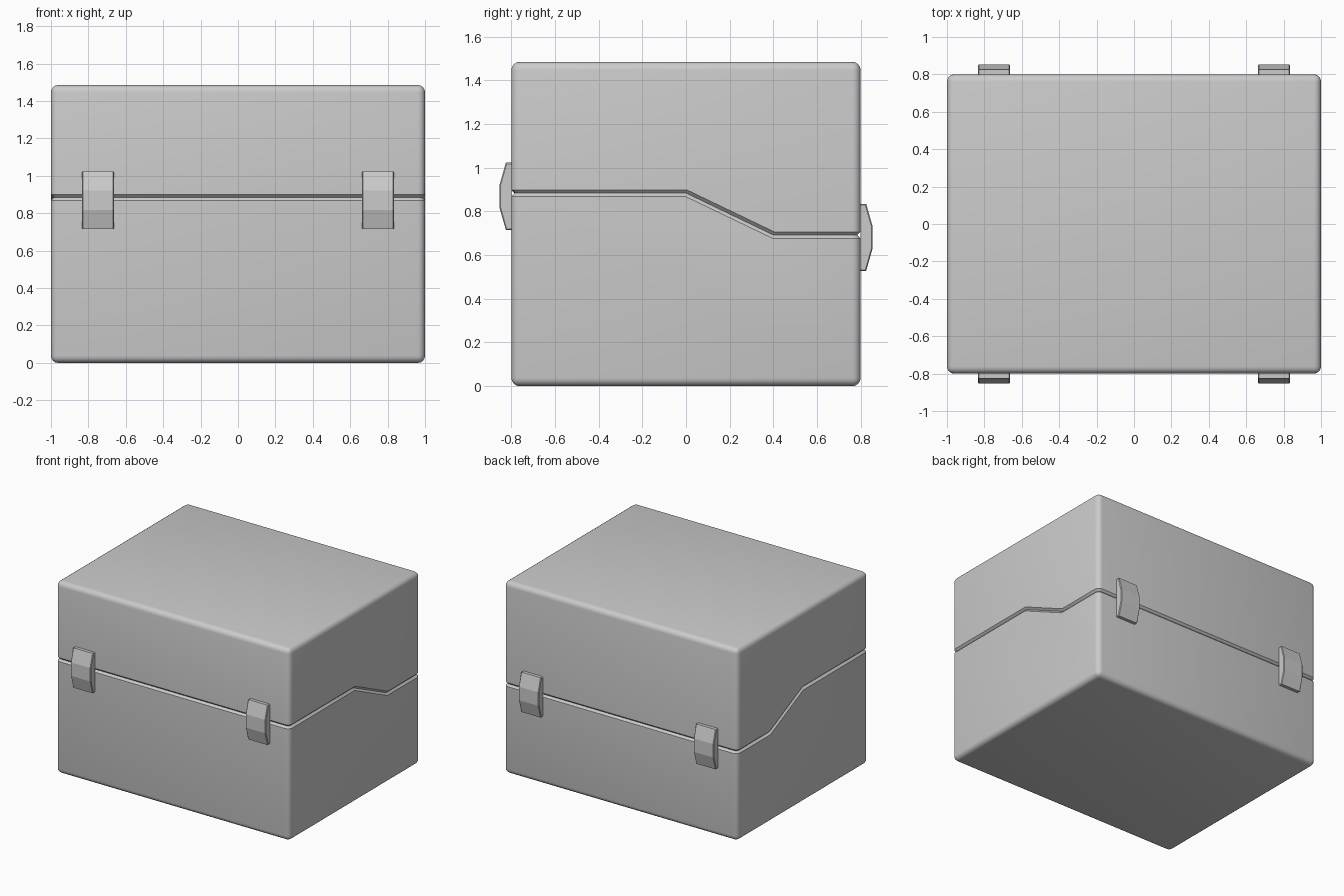
import bpy, bmesh
from math import radians

if "Cube" in bpy.data.objects:
    bpy.data.objects.remove(bpy.data.objects["Cube"])

SEAM = [(-0.8, 0.884), (0.0, 0.884), (0.4, 0.692), (0.8, 0.692)]  # split line (y, z)
TOP = 1.485


def extrude_profile(profile, x0, x1):
    """Closed (y, z) profile swept along x."""
    bm = bmesh.new()
    face = bm.faces.new([bm.verts.new((x0, y, z)) for y, z in profile])
    ext = bmesh.ops.extrude_face_region(bm, geom=[face])
    moved = [v for v in ext["geom"] if isinstance(v, bmesh.types.BMVert)]
    bmesh.ops.translate(bm, verts=moved, vec=(x1 - x0, 0, 0))
    bmesh.ops.recalc_face_normals(bm, faces=bm.faces[:])
    return bm


def finish(bm, name, angle=35):
    bmesh.ops.recalc_face_normals(bm, faces=bm.faces[:])
    mesh = bpy.data.meshes.new(name)
    bm.to_mesh(mesh)
    bm.free()
    ob = bpy.data.objects.new(name, mesh)
    bpy.context.collection.objects.link(ob)
    bpy.ops.object.select_all(action='DESELECT')
    ob.select_set(True)
    bpy.context.view_layer.objects.active = ob
    bpy.ops.object.shade_smooth_by_angle(angle=radians(angle))
    return ob


def box_half(name, outer_z):
    """One half of the case: round outer edges, small chamfer along the seam."""
    bm = extrude_profile([(-0.8, outer_z)] + SEAM + [(0.8, outer_z)], -1, 1)
    sign = -1 if outer_z > 1 else 1

    def is_seam(f):
        return f.normal.z * sign > 0.5

    outer = [e for e in bm.edges if not any(is_seam(f) for f in e.link_faces)]
    bmesh.ops.bevel(bm, geom=outer, offset=0.038, segments=4, profile=0.5,
                    affect='EDGES', clamp_overlap=False)
    bm.normal_update()
    zmin, zmax = SEAM[-1][1] - 0.001, SEAM[0][1] + 0.001

    def on_seam(f):
        return is_seam(f) and all(zmin < v.co.z < zmax for v in f.verts)

    rim = [e for e in bm.edges if sum(on_seam(f) for f in e.link_faces) == 1]
    bmesh.ops.bevel(bm, geom=rim, offset=0.015, segments=1,
                    affect='EDGES', clamp_overlap=False)
    return finish(bm, name)


def latch(name, x, side, z):
    """Clasp with a three-facet outer face, side -1 front, +1 back."""
    pts = [(0.8, 0.154), (0.825, 0.154), (0.854, 0.052),
           (0.854, -0.052), (0.825, -0.154), (0.8, -0.154)]
    bm = extrude_profile([(side * y, z + h) for y, h in pts], x - 0.086, x + 0.086)
    rim = [e for e in bm.edges
           if sum(abs(f.normal.x) > 0.9 for f in e.link_faces) == 1
           and max(abs(v.co.y) for v in e.verts) > 0.81]
    bmesh.ops.bevel(bm, geom=rim, offset=0.005, segments=1, affect='EDGES')
    return finish(bm, name, 10)


# Case halves
box_half("case_bottom", 0.0)
box_half("case_lid", TOP)

# Latches on front and back
for side, z, label in ((-1, 0.869, "front"), (1, 0.681, "back")):
    for x, hand in ((-0.748, "left"), (0.748, "right")):
        latch(f"{label}_latch_{hand}", x, side, z)
